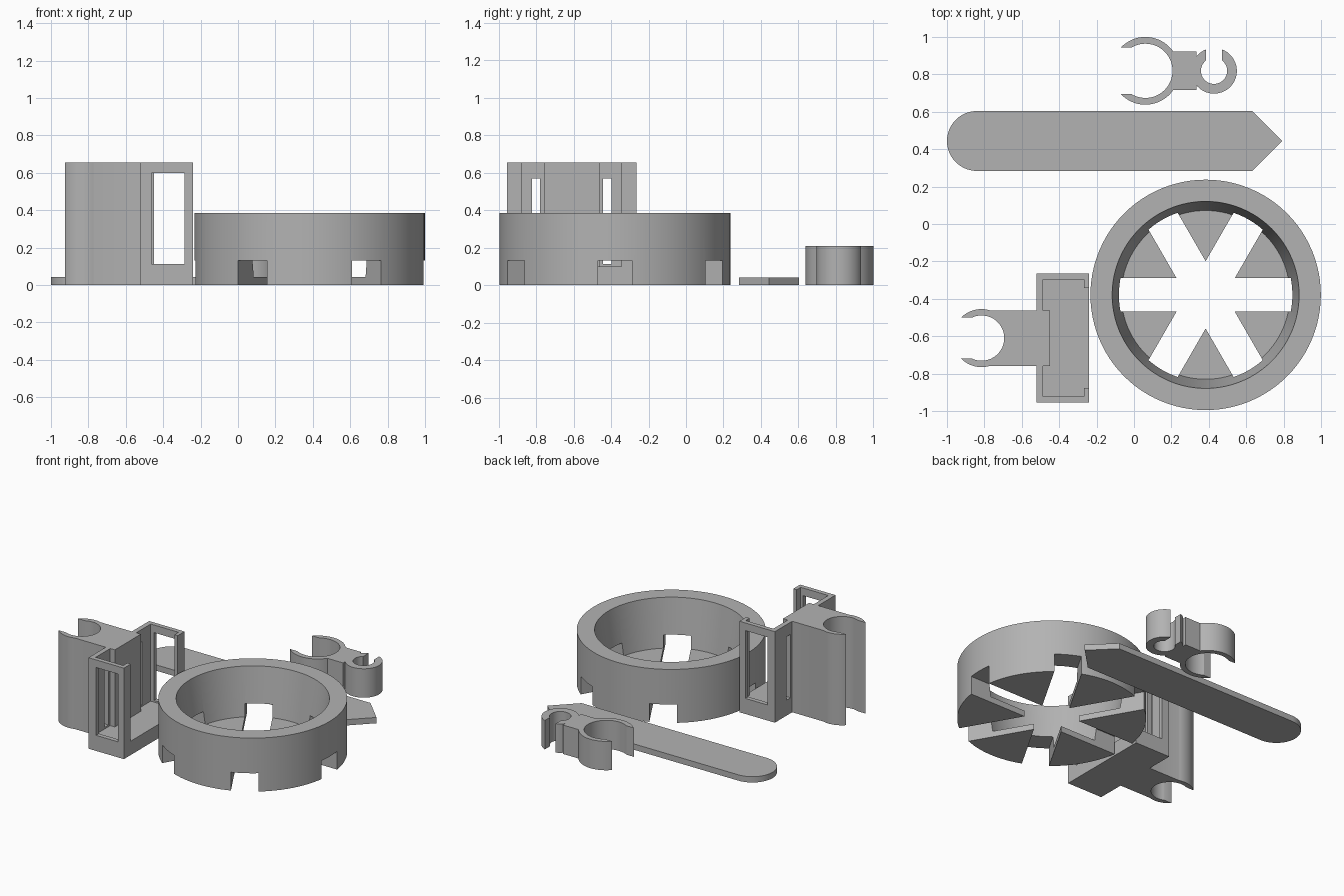
import bpy, bmesh, math
from mathutils import Matrix
from math import pi, sin, cos, asin

if "Cube" in bpy.data.objects:
    bpy.data.objects.remove(bpy.data.objects["Cube"])

grey = bpy.data.materials.new("grey plastic")
grey.diffuse_color = (0.45, 0.45, 0.45, 1)
grey.use_nodes = True
grey.node_tree.nodes["Principled BSDF"].inputs["Base Color"].default_value = grey.diffuse_color


def finish(name, bm):
    bmesh.ops.recalc_face_normals(bm, faces=bm.faces)
    me = bpy.data.meshes.new(name)
    bm.to_mesh(me)
    bm.free()
    me.materials.append(grey)
    ob = bpy.data.objects.new(name, me)
    bpy.context.collection.objects.link(ob)
    return ob


def prism(name, pts, z0, z1):
    """Extrude a flat outline from z0 to z1."""
    bm = bmesh.new()
    face = bm.faces.new([bm.verts.new((x, y, z0)) for x, y in pts])
    top = bmesh.ops.extrude_face_region(bm, geom=[face])["geom"]
    bmesh.ops.translate(bm, vec=(0, 0, z1 - z0),
                        verts=[v for v in top if isinstance(v, bmesh.types.BMVert)])
    return finish(name, bm)


def box(name, x0, x1, y0, y1, z0, z1):
    return prism(name, [(x0, y0), (x1, y0), (x1, y1), (x0, y1)], z0, z1)


def cone(name, x, y, r0, r1, z0, z1, n=96):
    bm = bmesh.new()
    bmesh.ops.create_cone(bm, cap_ends=True, segments=n, radius1=r0, radius2=r1,
                          depth=z1 - z0, matrix=Matrix.Translation((x, y, (z0 + z1) / 2)))
    return finish(name, bm)


def combine(target, others, op):
    """Boolean the others into the target and remove them."""
    for o in others:
        m = target.modifiers.new("bool", "BOOLEAN")
        m.operation, m.object, m.solver = op, o, "EXACT"
        bpy.context.view_layer.objects.active = target
        bpy.ops.object.modifier_apply(modifier=m.name)
        bpy.data.objects.remove(o)


def smooth(ob):
    bpy.ops.object.select_all(action="DESELECT")
    ob.select_set(True)
    bpy.context.view_layer.objects.active = ob
    bpy.ops.object.shade_smooth_by_angle(angle=math.radians(25))


def arc(cx, cy, r, a0, a1, n=24):
    return [(cx + r * cos(a0 + (a1 - a0) * i / n), cy + r * sin(a0 + (a1 - a0) * i / n))
            for i in range(n + 1)]


def clip_outline(cx, cy, ro, ri, gap, neck, x_end):
    """C-shaped clip open towards -x, with a straight neck out to x_end."""
    out, inn, join = pi - asin(gap / ro), pi - asin(gap / ri), asin(neck / ro)
    return (arc(cx, cy, ro, out, join) + [(x_end, cy + neck), (x_end, cy - neck)]
            + arc(cx, cy, ro, -join, -out) + arc(cx, cy, ri, -inn, inn, 48))


# Round basket: tapered bore, thin floor, three crossing slots
CX, CY = 0.383, -0.379
ring = cone("slotted_ring", CX, CY, 0.616, 0.616, 0, 0.385)
combine(ring, [cone("bore", CX, CY, 0.451, 0.501, 0.042, 0.392)], "DIFFERENCE")
for k in range(3):
    bar = box("slot_cutter", -0.8, 0.8, -0.09, 0.09, -0.1, 0.132)
    bar.data.transform(Matrix.Translation((CX, CY, 0)) @ Matrix.Rotation(k * pi / 3, 4, "Z"))
    combine(ring, [bar], "DIFFERENCE")
smooth(ring)

# Holder: open-topped frame with side windows, rear slits and a wide front opening
H, MID = 0.655, -0.61
holder = box("holder_bracket", -0.522, -0.24, MID - 0.345, MID + 0.345, 0, H)
cutters = [box("cavity", -0.487, -0.267, MID - 0.313, MID + 0.313, 0.1, 1),
           box("front_opening", -0.3, -0.1, MID - 0.267, MID + 0.267, 0.1, 1),
           box("side_windows", -0.462, -0.287, -1.2, 0, 0.112, 0.6)]
for s in (-1, 1):
    y = MID + s * 0.19
    cutters.append(box("rear_slit", -0.6, -0.4, y - 0.022, y + 0.022, 0.112, 0.568))
combine(holder, cutters, "DIFFERENCE")
# Tube clip joined to the back of the holder
combine(holder, [prism("tube_clip", clip_outline(-0.815, MID, 0.155, 0.121, 0.11, 0.148, -0.45),
                       0, H)], "UNION")
smooth(holder)

# Flat plant marker: rounded at one end, pointed at the other
marker = prism("marker_strip", arc(-0.84, 0.444, 0.16, pi / 2, 1.5 * pi, 32)
               + [(0.632, 0.284), (0.792, 0.444), (0.632, 0.604)], 0, 0.042)
smooth(marker)

# Small double clip: large C facing -x, small C facing +y
double_clip = prism("double_clip", clip_outline(0.061, 0.819, 0.181, 0.145, 0.125, 0.103, 0.335),
                    0, 0.208)
SX, SY, RO, RI, G = 0.428, 0.819, 0.122, 0.07, 0.043
a, b = asin(G / RO), asin(G / RI)
small = prism("small_clip", arc(SX, SY, RO, pi / 2 + a, 2.5 * pi - a, 48)
              + arc(SX, SY, RI, 2.5 * pi - b, pi / 2 + b, 48), 0, 0.208)
combine(double_clip, [small], "UNION")
smooth(double_clip)
